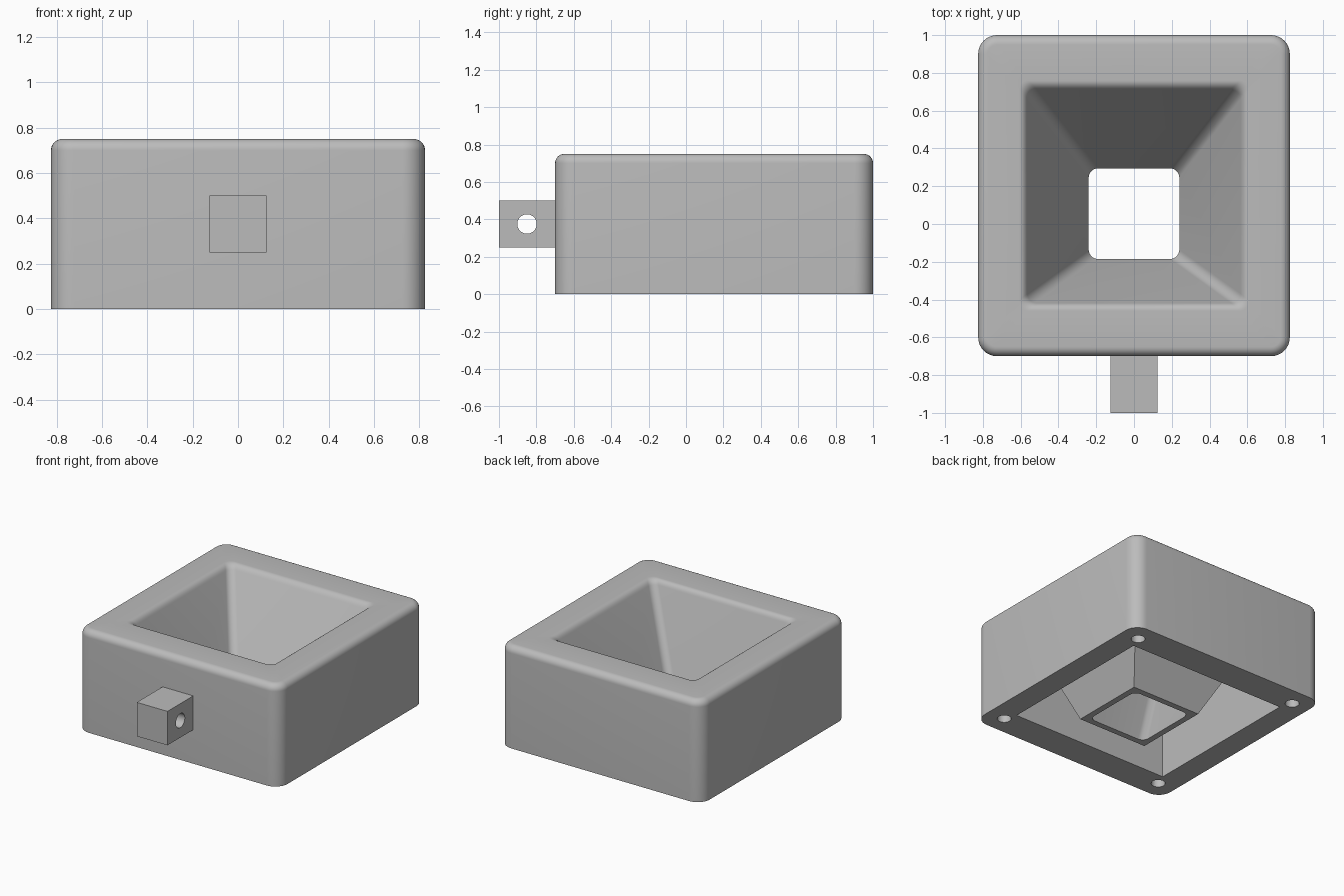
import bpy, bmesh
from math import sin, cos, pi
from mathutils import Matrix

default = bpy.data.objects.get("Cube")
if default:
    bpy.data.objects.remove(default, do_unlink=True)

grey = bpy.data.materials.new("plain grey")
grey.use_nodes = True
colour = (0.5, 0.5, 0.5, 1)
grey.diffuse_color = colour
grey.node_tree.nodes["Principled BSDF"].inputs["Base Color"].default_value = colour

HEIGHT, MID_Y = 0.75, 0.15
HALF_X, HALF_Y = 0.825, 0.85
STEPS = 8


def ring(hx, hy, cy, z, r):
    """Rounded rectangle outline; r = 0 gives sharp corners."""
    points = []
    for corner, (sx, sy) in enumerate([(1, 1), (-1, 1), (-1, -1), (1, -1)]):
        for i in range(STEPS + 1):
            a = (corner + i / STEPS) * pi / 2
            points.append((sx * (hx - r) + r * cos(a), cy + sy * (hy - r) + r * sin(a), z))
    return points


def finish(bm, name):
    bmesh.ops.remove_doubles(bm, verts=bm.verts, dist=1e-5)
    bmesh.ops.recalc_face_normals(bm, faces=bm.faces)
    mesh = bpy.data.meshes.new(name)
    bm.to_mesh(mesh)
    bm.free()
    mesh.materials.append(grey)
    obj = bpy.data.objects.new(name, mesh)
    bpy.context.collection.objects.link(obj)
    return obj


def drill(target, matrices, radius, depth):
    """Cut round holes with one temporary cutter."""
    bm = bmesh.new()
    for m in matrices:
        bmesh.ops.create_cone(bm, cap_ends=True, segments=32, radius1=radius,
                              radius2=radius, depth=depth, matrix=m)
    cutter = finish(bm, "hole_cutter")
    cutter.hide_render = True
    mod = target.modifiers.new("holes", 'BOOLEAN')
    mod.object = cutter
    mod.solver = 'EXACT'
    bpy.ops.object.select_all(action='DESELECT')
    target.select_set(True)
    bpy.context.view_layer.objects.active = target
    bpy.ops.object.modifier_apply(modifier=mod.name)
    bpy.data.objects.remove(cutter, do_unlink=True)
    bpy.ops.object.shade_smooth_by_angle(angle=0.5)


def funnel(z, wall, r, grow=0.0):
    """Funnel cross-section at height z, offset outward by the wall."""
    t = z / HEIGHT
    half = 0.24 + 0.34 * t + wall + grow
    return ring(half, half, 0.055 + 0.095 * t, z, r)


# Outer wall and rounded top edge
rings = [ring(HALF_X, HALF_Y, MID_Y, 0, 0.1)]
FILLET = 0.05
for i in range(STEPS + 1):
    a = i / STEPS * pi / 2
    inset = FILLET * (1 - cos(a))
    rings.append(ring(HALF_X - inset, HALF_Y - inset, MID_Y,
                      HEIGHT - FILLET * (1 - sin(a)), 0.1 - inset))

# Rounded lip of the opening, then the funnel down to the floor hole
for i in range(STEPS + 1):
    t = i / STEPS
    rings.append(funnel(HEIGHT - 0.035 * t * t, 0, 0.05, 0.03 * (1 - t) ** 2))
rings.append(funnel(0, 0, 0.05))

# Funnel underside, cavity roof and cavity walls
ROOF = 0.65
rings.append(funnel(0, 0.045, 0))
rings.append(funnel(ROOF, 0.045, 0))
rings.append(ring(0.65, 0.62, MID_Y, ROOF, 0))
rings.append(ring(0.65, 0.62, MID_Y, 0, 0))

bm = bmesh.new()
loops = [[bm.verts.new(p) for p in pts] for pts in rings]
for k, lower in enumerate(loops):
    upper = loops[(k + 1) % len(loops)]
    for i in range(len(lower)):
        j = (i + 1) % len(lower)
        bm.faces.new((lower[i], lower[j], upper[j], upper[i]))
body = finish(bm, "funnel_body")

# Screw holes under the four corners
INSET = 0.14
drill(body, [Matrix.Translation((sx * (HALF_X - INSET), MID_Y + sy * (HALF_Y - INSET), 0))
             for sx in (-1, 1) for sy in (-1, 1)], 0.048, 0.6)

# Front lug with a cross hole
bm = bmesh.new()
bmesh.ops.create_cube(bm, size=1, matrix=Matrix.Translation((0, -0.85, 0.375))
                      @ Matrix.Diagonal((0.25, 0.3, 0.25, 1)))
lug = finish(bm, "front_lug")
drill(lug, [Matrix.Translation((0, -0.85, 0.375)) @ Matrix.Rotation(pi / 2, 4, 'Y')], 0.052, 1)
